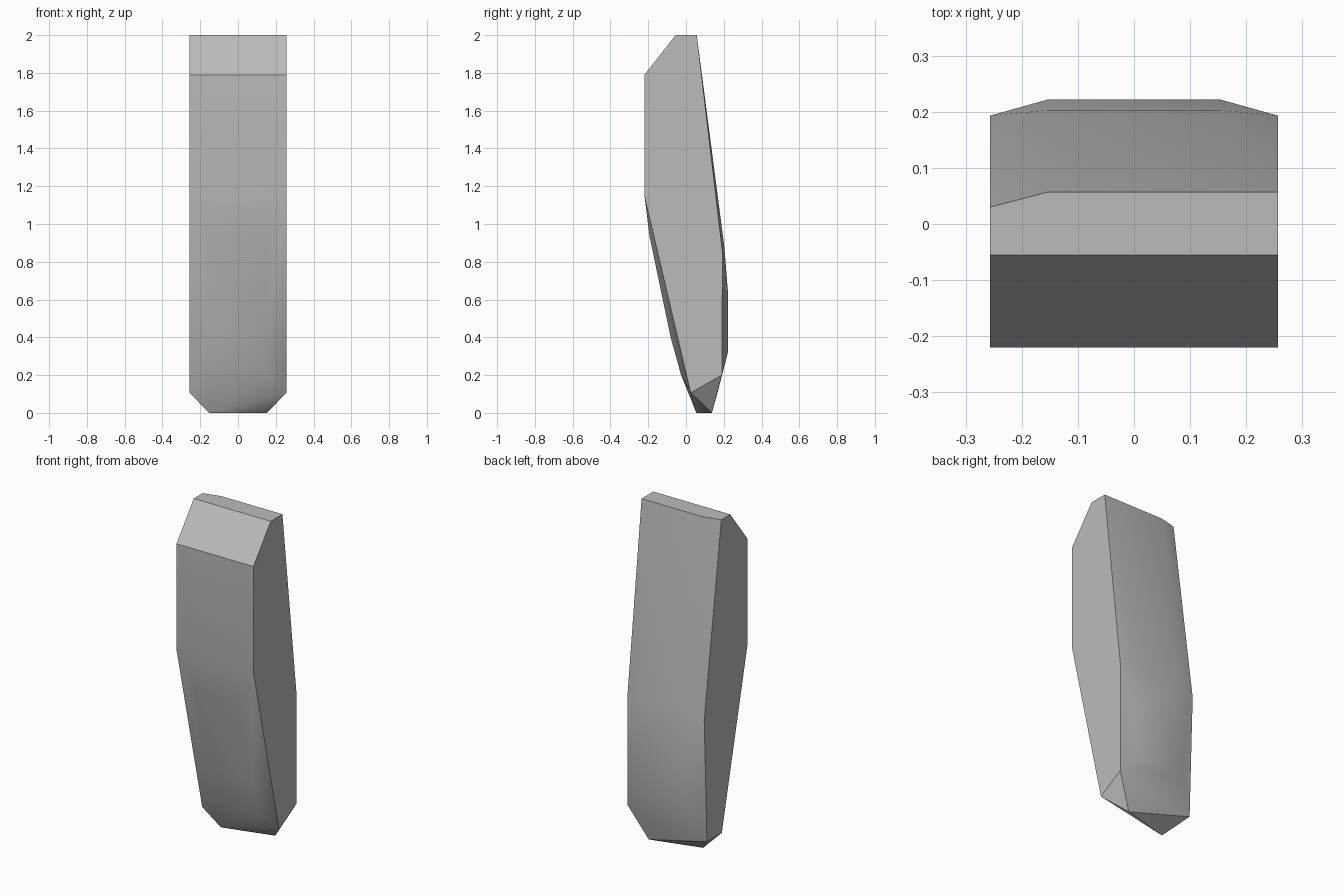
import bpy
import bmesh
from math import radians

cube = bpy.data.objects.get("Cube")
if cube:
    bpy.data.objects.remove(cube, do_unlink=True)

SIDE, INNER = 0.257, 0.153     # half widths of the flat sides and the bulged middle

# Profiles as (y, z): shared front ridge line, side outline, rounded middle
front_profile = [(-0.055, 2.0), (-0.22, 1.79), (-0.22, 1.15)]
side_profile = [(0.193, 0.85), (0.025, 0.107)]
middle_profile = [(-0.193, 0.935), (-0.082, 0.403), (-0.026, 0.2),
                  (0.203, 0.88), (0.222, 0.64), (0.222, 0.32)]

points = []
for s in (-1, 1):
    points += [(s * SIDE, y, z) for y, z in front_profile + side_profile]
    points += [(s * INNER, y, z) for y, z in middle_profile]

# Uneven corners: back of the top, back of the base, and the chipped foot
points += [(-SIDE, 0.03, 2.0), (-INNER, 0.057, 2.0), (SIDE, 0.057, 2.0)]
points += [(-SIDE, 0.167, 0.107), (SIDE, 0.19, 0.2)]
points += [(-INNER, 0.055, 0.0), (INNER, 0.137, 0.0)]

# Wrap the convex stone around its corners
bm = bmesh.new()
for p in points:
    bm.verts.new(p)
hull = bmesh.ops.convex_hull(bm, input=bm.verts)
loose = {v for v in hull["geom_interior"] + hull["geom_unused"]
         if isinstance(v, bmesh.types.BMVert)}
bmesh.ops.delete(bm, geom=list(loose), context="VERTS")
bmesh.ops.dissolve_limit(bm, angle_limit=radians(0.5), verts=bm.verts, edges=bm.edges)
bmesh.ops.recalc_face_normals(bm, faces=bm.faces)
mesh = bpy.data.meshes.new("stone_slab")
bm.to_mesh(mesh)
bm.free()

slab = bpy.data.objects.new("stone_slab", mesh)
bpy.context.collection.objects.link(slab)

# Plain grey stone
grey = bpy.data.materials.new("stone_grey")
grey.use_nodes = True
colour = (0.5, 0.5, 0.5, 1.0)
grey.diffuse_color = colour
grey.node_tree.nodes["Principled BSDF"].inputs["Base Color"].default_value = colour
mesh.materials.append(grey)

# Soft front and back, crisp rims
bpy.ops.object.select_all(action="DESELECT")
slab.select_set(True)
bpy.context.view_layer.objects.active = slab
bpy.ops.object.shade_smooth_by_angle(angle=radians(28))
